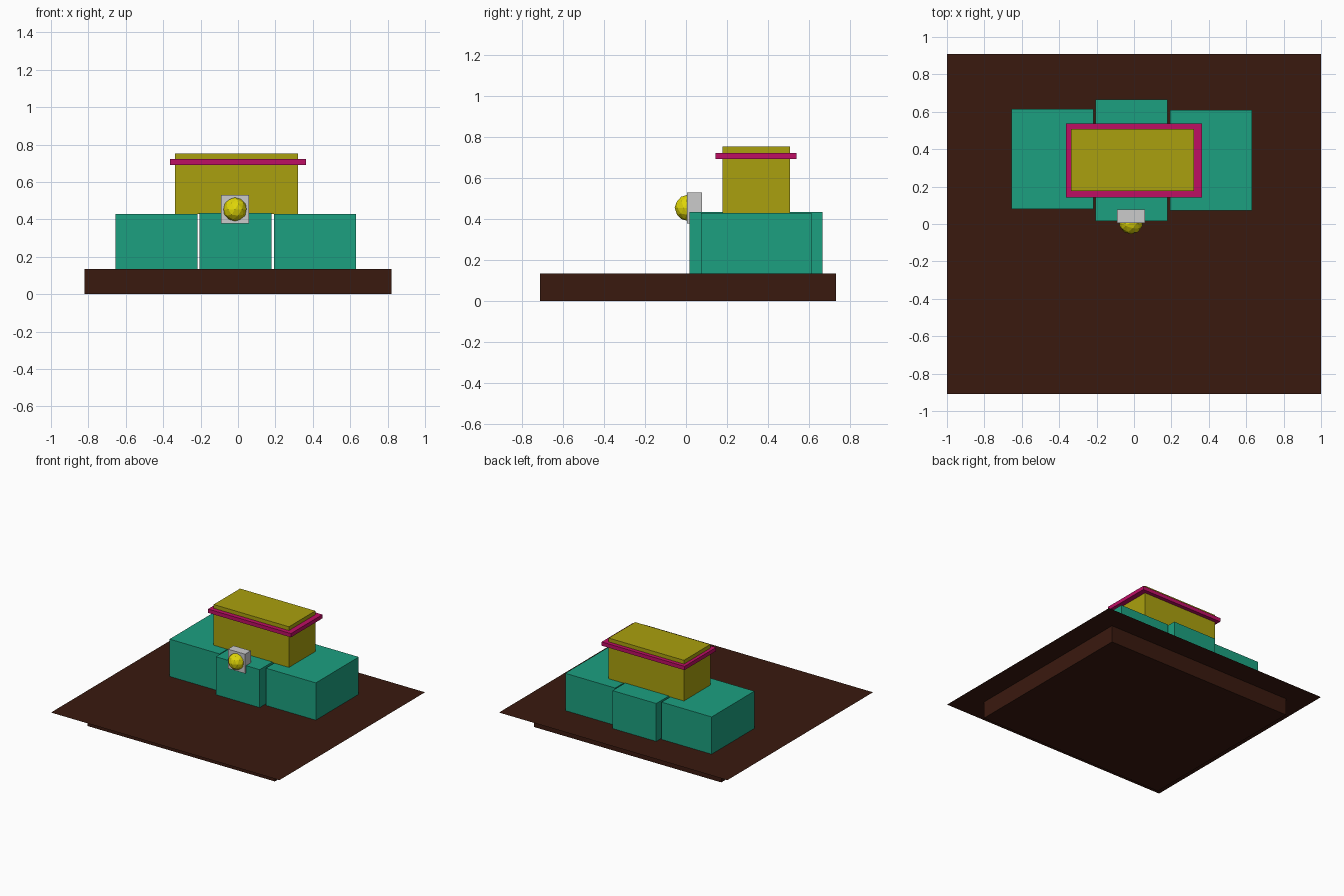
import bpy
import bmesh

if "Cube" in bpy.data.objects:
    bpy.data.objects.remove(bpy.data.objects["Cube"])


def linear(c):
    return c / 12.92 if c <= 0.04045 else ((c + 0.055) / 1.055) ** 2.4


def paint(name, r, g, b):
    mat = bpy.data.materials.new(name)
    mat.diffuse_color = (linear(r / 255), linear(g / 255), linear(b / 255), 1)
    mat.use_nodes = True
    mat.node_tree.nodes["Principled BSDF"].inputs["Base Color"].default_value = mat.diffuse_color
    return mat


def add_object(name, bm, mat=None):
    mesh = bpy.data.meshes.new(name)
    bm.to_mesh(mesh)
    bm.free()
    if mat:
        mesh.materials.append(mat)
    obj = bpy.data.objects.new(name, mesh)
    bpy.context.collection.objects.link(obj)
    return obj


def box(name, xs, ys, zs, mat=None):
    """Box from its min/max extents along each axis."""
    bm = bmesh.new()
    bmesh.ops.create_cube(bm, size=1)
    for v in bm.verts:
        v.co = [(a + b) / 2 + c * (b - a) for c, (a, b) in zip(v.co, (xs, ys, zs))]
    return add_object(name, bm, mat)


brown = paint("dark_brown", 58, 25, 15)
teal = paint("teal", 28, 160, 128)
olive = paint("olive", 170, 160, 14)
magenta = paint("magenta", 190, 14, 100)
yellow = paint("yellow", 225, 215, 8)

GROUND = 0.135

# Plinth with a wider, paper-thin yard on top
box("plinth", (-0.82, 0.82), (-0.71, 0.73), (0, GROUND - 0.001), brown)
bm = bmesh.new()
bmesh.ops.create_grid(bm, x_segments=1, y_segments=1, size=1)
for v in bm.verts:
    v.co.y *= 0.91
    v.co.z = GROUND
add_object("yard_sheet", bm, brown)

# Lower storey: two wings and a deeper centre block
box("left_wing", (-0.655, -0.217), (0.08, 0.615), (GROUND, 0.43), teal)
box("centre_block", (-0.205, 0.178), (0.017, 0.665), (GROUND, 0.435), teal)
box("right_wing", (0.193, 0.63), (0.073, 0.61), (GROUND, 0.43), teal)

# Upper storey with a projecting trim band
box("upper_storey", (-0.337, 0.322), (0.177, 0.507), (0.43, 0.752), olive)
box("trim_band", (-0.363, 0.363), (0.143, 0.537), (0.692, 0.722), magenta)

# Lamp: grey mount with a faceted ball set in its front
box("lamp_mount", (-0.092, 0.058), (0.005, 0.077), (0.377, 0.53))
bm = bmesh.new()
bmesh.ops.create_icosphere(bm, subdivisions=2, radius=0.064)
bmesh.ops.translate(bm, verts=bm.verts, vec=(-0.016, 0.009, 0.454))
add_object("lamp_ball", bm, yellow)
